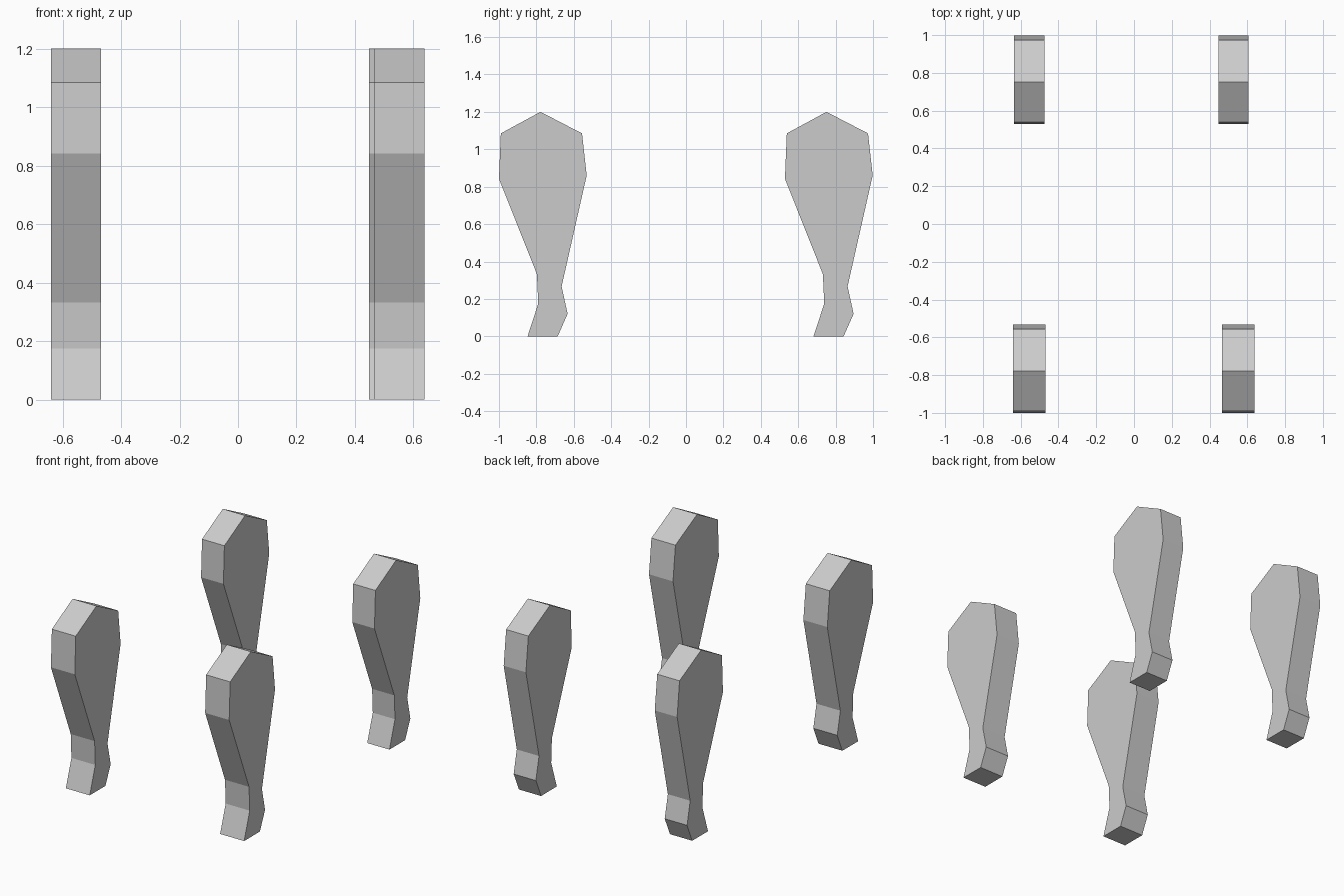
import bpy
import bmesh

if "Cube" in bpy.data.objects:
    bpy.data.objects.remove(bpy.data.objects["Cube"])

# Side profile of one leg (y, z), for the front pair
PROFILE = [(-0.778, 1.2), (-0.99, 1.085), (-1.0, 0.842), (-0.797, 0.332),
           (-0.79, 0.175), (-0.847, 0.0), (-0.686, 0.0), (-0.633, 0.12),
           (-0.665, 0.267), (-0.531, 0.86), (-0.556, 1.085)]


def leg(name, x0, x1, shift_y):
    """Extrude the side profile from x0 to x1."""
    bm = bmesh.new()
    face = bm.faces.new([bm.verts.new((x0, y + shift_y, z)) for y, z in PROFILE])
    result = bmesh.ops.extrude_face_region(bm, geom=[face])
    moved = [v for v in result["geom"] if isinstance(v, bmesh.types.BMVert)]
    bmesh.ops.translate(bm, verts=moved, vec=(x1 - x0, 0, 0))
    bmesh.ops.recalc_face_normals(bm, faces=bm.faces)
    mesh = bpy.data.meshes.new(name)
    bm.to_mesh(mesh)
    bm.free()
    obj = bpy.data.objects.new(name, mesh)
    bpy.context.collection.objects.link(obj)


# Front pair is slightly thicker than the back pair
leg("front_left_leg", -0.64, -0.469, 0.0)
leg("front_right_leg", 0.465, 0.637, 0.0)
leg("back_left_leg", -0.635, -0.475, 1.529)
leg("back_right_leg", 0.448, 0.607, 1.529)
